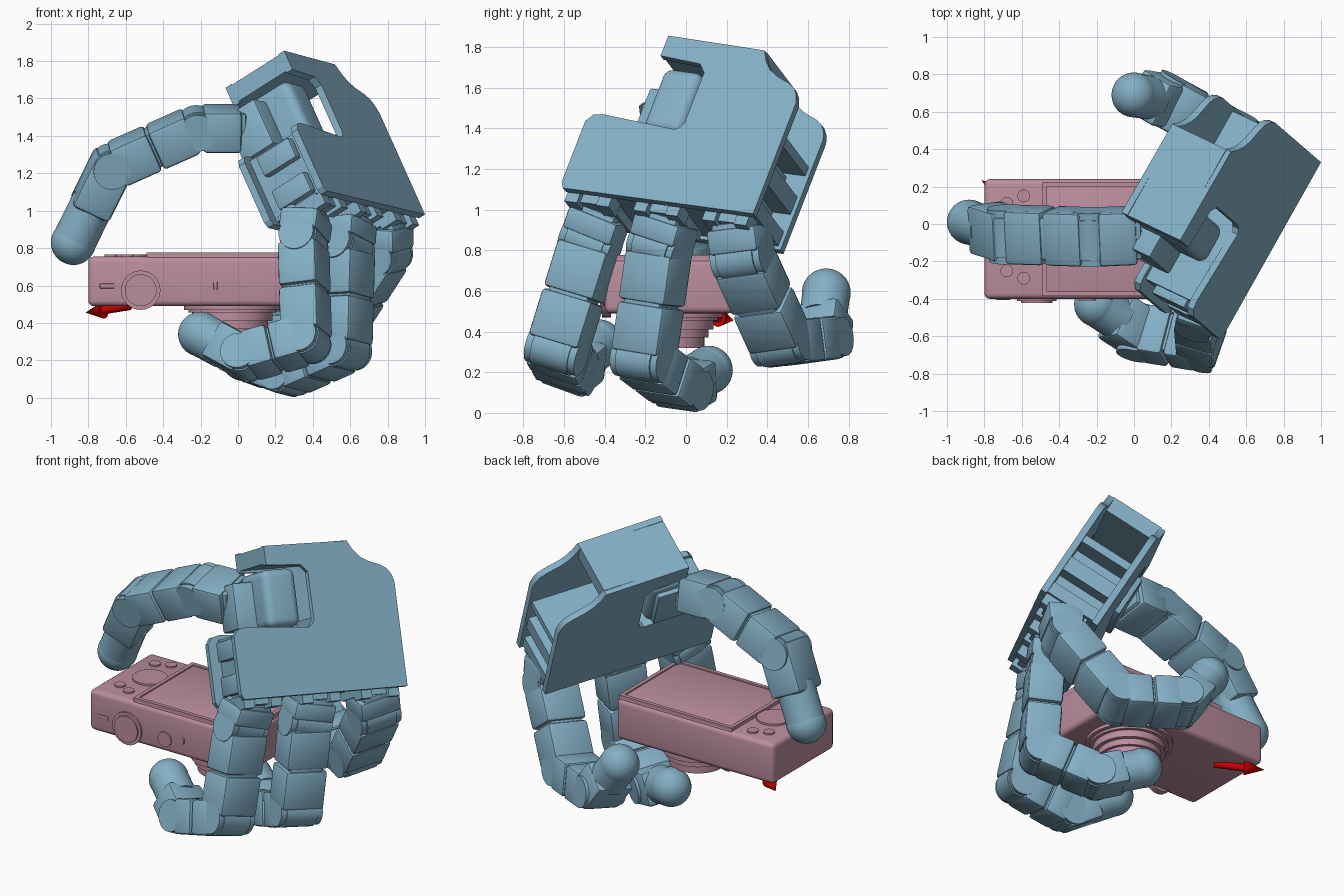
import bpy, bmesh
from math import radians
from mathutils import Vector as V, Matrix

if "Cube" in bpy.data.objects:
    bpy.data.objects.remove(bpy.data.objects["Cube"])


def material(name, rgb):
    m = bpy.data.materials.new(name)
    m.diffuse_color = (*rgb, 1)
    m.use_nodes = True
    m.node_tree.nodes["Principled BSDF"].inputs["Base Color"].default_value = m.diffuse_color
    return m


BLUE = material("blue_shell", (0.23, 0.43, 0.56))
PINK = material("pink_shell", (0.50, 0.27, 0.34))
RED = material("red_marker", (0.6, 0.0, 0.0))


def finish(name, bm, mat, frame=Matrix()):
    bmesh.ops.recalc_face_normals(bm, faces=bm.faces)
    me = bpy.data.meshes.new(name)
    bm.to_mesh(me)
    bm.free()
    ob = bpy.data.objects.new(name, me)
    ob.matrix_world = frame
    me.materials.append(mat)
    bpy.context.collection.objects.link(ob)
    return ob


def box(name, lo, hi, mat, frame=Matrix(), bevel=0.0, seg=2):
    lo, hi = V(lo), V(hi)
    bm = bmesh.new()
    bmesh.ops.create_cube(bm, size=1, matrix=Matrix.Translation((lo + hi) / 2) @ Matrix.Diagonal((*(hi - lo), 1)))
    if bevel:
        bmesh.ops.bevel(bm, geom=bm.edges[:], offset=bevel, segments=seg, profile=0.5, affect='EDGES')
    return finish(name, bm, mat, frame)


def rod(name, a, b, r, mat, r2=None, seg=40):
    a, b = V(a), V(b)
    bm = bmesh.new()
    bmesh.ops.create_cone(bm, cap_ends=True, segments=seg, radius1=r, radius2=r if r2 is None else r2, depth=(b - a).length)
    frame = Matrix.Translation((a + b) / 2) @ (b - a).to_track_quat('Z', 'Y').to_matrix().to_4x4()
    return finish(name, bm, mat, frame)


def plate(name, pts, n0, n1, mat, frame):
    bm = bmesh.new()
    f = bm.faces.new([bm.verts.new((x, y, n0)) for x, y in pts])
    g = bmesh.ops.extrude_face_region(bm, geom=[f])
    bmesh.ops.translate(bm, vec=(0, 0, n1 - n0), verts=[v for v in g['geom'] if isinstance(v, bmesh.types.BMVert)])
    return finish(name, bm, mat, frame)


def basis(o, x, y, z):
    m = Matrix((x, y, z)).transposed().to_4x4()
    m.translation = o
    return m


# ---- palm: local x runs along the knuckles, y towards the wrist, z into the grip
L = V((-0.487, -0.866, 0.117)).normalized()
U = V((-0.42, 0.275, 0.87))
U = (U - U.dot(L) * L).normalized()
PALM = basis(V((1.0, 0.33, 0.98)), L, U, L.cross(U))

outline = [(0, 0), (0, 0.63), (0.015, 0.675), (0.04, 0.71), (0.08, 0.735), (0.16, 0.765), (0.21, 0.795),
           (0.25, 0.84), (0.28, 0.895), (0.83, 0.905), (0.83, 0.79), (0.60, 0.775), (0.56, 0.73),
           (0.56, 0.445), (0.575, 0.415), (0.60, 0.40), (1.02, 0.43), (1.07, 0.42), (1.1, 0.38), (1.1, 0.03), (1.08, 0)]
plate("palm_back_plate", outline, 0, 0.04, BLUE, PALM)
plate("palm_inner_plate", outline, 0.36, 0.40, BLUE, PALM)
box("palm_core", (0.12, 0.02, 0.04), (1.03, 0.40, 0.36), BLUE, PALM)
box("palm_wrist_wall", (0.28, 0.80, 0.03), (0.83, 0.90, 0.37), BLUE, PALM)
for i, (u0, u1, l1) in enumerate([(0.02, 0.10, 0.14), (0.20, 0.30, 0.14), (0.42, 0.47, 0.5)]):
    box(f"palm_side_brace_{i}", (0.02, u0, 0.03), (l1, u1, 0.37), BLUE, PALM)
for i, u in enumerate((0.05, 0.26)):
    box(f"palm_end_block_{i}", (1.0, u, 0.08), (1.08, u + 0.12, 0.30), BLUE, PALM, 0.01)

# Knuckle brackets under the palm
for i, l in enumerate((0.17, 0.56, 0.95)):
    box(f"knuckle_bracket_{i}", (l - 0.12, -0.03, 0.07), (l + 0.12, 0.03, 0.33), BLUE, PALM)
    for j, d in enumerate((-0.13, 0.05)):
        box(f"knuckle_tab_{i}_{j}", (l + d, -0.05, 0.04), (l + d + 0.07, 0.02, 0.14), BLUE, PALM)

# Thumb motor in the palm window
box("thumb_motor", (0.61, 0.42, 0.06), (0.83, 0.77, 0.40), BLUE, PALM, 0.05, 5)
box("thumb_motor_mount", (0.64, 0.44, 0.22), (0.96, 0.72, 0.43), BLUE, PALM, 0.015)


# ---- digits: box links with ears, hinge drums and round tips
def link_frame(a, b, axis):
    z = (b - a).normalized()
    x = (axis - axis.dot(z) * z).normalized()
    return basis(a, x, z.cross(x), z), (b - a).length


def link(name, a, b, axis, w, t):
    m, n = link_frame(a, b, axis)
    h = t / 2
    # Outer shell is split at mid length on long links
    cut = n * 0.5 if n > 0.3 else 0.0
    if cut:
        box(name + "_upper_shell", (-w / 2, -h, 0.03), (w / 2, h, cut - 0.005), BLUE, m, 0.02)
    box(name + "_lower_shell", (-w / 2, -h, cut + 0.005), (w / 2, h, n - 0.03), BLUE, m, 0.02)
    box(name + "_frame", (-w * 0.4, -h * 0.85, -0.02), (w * 0.4, h * 0.9, n), BLUE, m, 0.015)
    for s in (-1, 1):
        x0, x1 = sorted((s * w * 0.36, s * w * 0.5))
        rod(f"{name}_ear", m @ V((x0, 0, n)), m @ V((x1, 0, n)), h * 0.9, BLUE)
    rod(name + "_drum", m @ V((-w * 0.37, 0, n)), m @ V((w * 0.37, 0, n)), h * 0.97, BLUE)


def digit(name, pts, w=0.27, t=0.215, r=0.12):
    p = [V(q) for q in pts]
    axis = (p[2] - p[1]).cross(p[-1] - p[2]).normalized()
    for i in range(len(p) - 2):
        link(f"{name}_link_{i}", p[i], p[i + 1], axis, w, t)
    # Last link with a neck and spherical tip
    m, n = link_frame(p[-2], p[-1], axis)
    box(name + "_end_shell", (-w * 0.46, -t / 2, -0.05), (w * 0.46, t / 2, n * 0.58), BLUE, m, 0.025)
    rod(name + "_tip_neck", m @ V((0, 0, n * 0.45)), p[-1], r * 0.98, BLUE)
    bm = bmesh.new()
    bmesh.ops.create_uvsphere(bm, u_segments=40, v_segments=24, radius=r)
    finish(name + "_tip", bm, BLUE, Matrix.Translation(p[-1]))


digit("near_finger", [(0.37, -0.42, 0.98), (0.35, -0.47, 0.84), (0.365, -0.635, 0.31), (0.03, -0.58, 0.215), (-0.20, -0.43, 0.34)])
digit("middle_finger", [(0.59, -0.09, 0.95), (0.58, -0.13, 0.81), (0.565, -0.21, 0.26), (0.26, -0.03, 0.125), (0.03, 0.11, 0.21)])
digit("far_finger", [(0.79, 0.26, 0.92), (0.79, 0.28, 0.76), (0.52, 0.47, 0.34), (0.17, 0.66, 0.36), (0.0, 0.69, 0.59)])
digit("thumb", [(0.02, -0.06, 1.44), (-0.22, -0.07, 1.44), (-0.68, -0.055, 1.235), (-0.88, 0.01, 0.83)], w=0.29, t=0.22)

# ---- compact camera lying screen up
CX, CY = -0.03, -0.08
box("camera_body", (-0.80, -0.40, 0.49), (0.34, 0.24, 0.755), PINK, bevel=0.03, seg=4)
box("camera_screen_bed", (-0.49, -0.385, 0.70), (0.33, 0.225, 0.768), PINK, bevel=0.008)
# Raised rim around the screen
for nm, lo, hi in (("left", (-0.49, -0.385), (-0.465, 0.225)), ("right", (0.305, -0.385), (0.33, 0.225)),
                   ("near", (-0.48, -0.385), (0.32, -0.36)), ("far", (-0.48, 0.20), (0.32, 0.225))):
    box("screen_rim_" + nm, (*lo, 0.76), (*hi, 0.777), PINK)
# Rear dial and buttons
rod("control_dial", (-0.59, -0.07, 0.74), (-0.59, -0.07, 0.767), 0.105, PINK)
for i, (x, y) in enumerate(((-0.68, 0.11), (-0.59, 0.15), (-0.68, -0.25), (-0.59, -0.29))):
    rod(f"rear_button_{i}", (x, y, 0.74), (x, y, 0.765), 0.034, PINK, seg=24)
# Controls on the camera's top edge
rod("mode_dial", (-0.52, -0.37, 0.575), (-0.52, -0.412, 0.575), 0.105, PINK)
rod("mode_dial_cap", (-0.52, -0.37, 0.575), (-0.52, -0.422, 0.575), 0.085, PINK)
rod("shutter_button", (-0.25, -0.38, 0.575), (-0.25, -0.408, 0.575), 0.048, PINK)
box("power_switch", (-0.13, -0.405, 0.575), (-0.11, -0.39, 0.62), PINK, bevel=0.004)
box("edge_slot", (-0.74, -0.405, 0.585), (-0.66, -0.39, 0.61), PINK, bevel=0.004)
# Lens barrel stepping down, with a recessed glass
for i, (r, z0, z1) in enumerate(((0.26, 0.47, 0.50), (0.235, 0.455, 0.48), (0.215, 0.41, 0.46), (0.19, 0.37, 0.42))):
    rod(f"lens_ring_{i}", (CX, CY, z0), (CX, CY, z1), r, PINK, seg=64)
bm = bmesh.new()
prof = [(0.0, 0.36), (0.11, 0.36), (0.135, 0.32), (0.17, 0.32), (0.17, 0.38)]
vs = [bm.verts.new((r, 0, z)) for r, z in prof]
es = [bm.edges.new(e) for e in zip(vs, vs[1:])]
bmesh.ops.spin(bm, geom=vs + es, cent=(0, 0, 0), axis=(0, 0, 1), angle=radians(360), steps=64)
bmesh.ops.remove_doubles(bm, verts=bm.verts[:], dist=1e-4)
finish("lens_front", bm, PINK, Matrix.Translation((CX, CY, 0)))

# Red pointer under the camera
tail, mid, tip = (-0.58, 0.05, 0.49), (-0.72, 0.16, 0.468), (-0.815, 0.235, 0.455)
rod("pointer_tail", mid, tail, 0.022, RED, seg=20)
rod("pointer_head", mid, tip, 0.045, RED, 0.0, 20)

# Smooth round parts, keep hard edges
bpy.ops.object.select_all(action='SELECT')
bpy.context.view_layer.objects.active = bpy.context.scene.objects[0]
bpy.ops.object.shade_smooth_by_angle(angle=radians(32))
